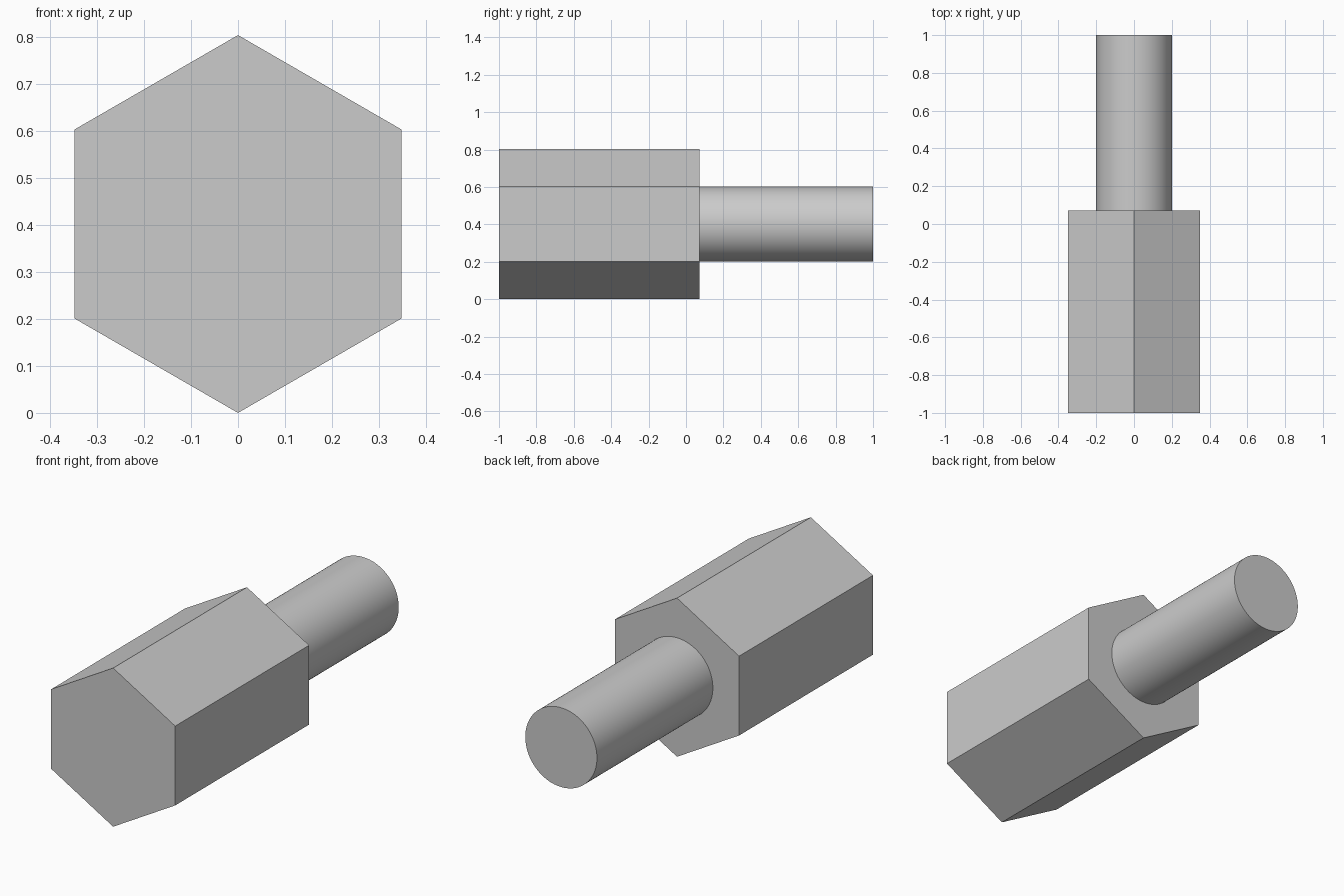
import bpy
import math

cube = bpy.data.objects.get("Cube")
if cube:
    bpy.data.objects.remove(cube, do_unlink=True)

RADIUS = 0.402          # hexagon corner radius, also the axis height
SHOULDER = 0.072        # where the hexagon ends and the shaft begins

grey = bpy.data.materials.new("plain_grey")
grey.use_nodes = True
colour = (0.6, 0.6, 0.6, 1)
grey.diffuse_color = colour
grey.node_tree.nodes["Principled BSDF"].inputs["Base Color"].default_value = colour


def rod(name, sides, radius, y_start, y_end):
    """Prism lying along y, with a corner pointing up."""
    bpy.ops.mesh.primitive_cylinder_add(
        vertices=sides, radius=radius, depth=y_end - y_start,
        location=(0, (y_start + y_end) / 2, RADIUS),
        rotation=(-math.pi / 2, 0, 0))
    part = bpy.context.object
    part.name = name
    part.data.materials.append(grey)
    return part


# Hexagonal body with flat faces
rod("hex_body", 6, RADIUS, -1, SHOULDER)

# Round shaft, smooth around the side and sharp at the end
rod("round_shaft", 96, RADIUS / 2, SHOULDER, 1)
bpy.ops.object.shade_smooth_by_angle(angle=math.radians(30))
